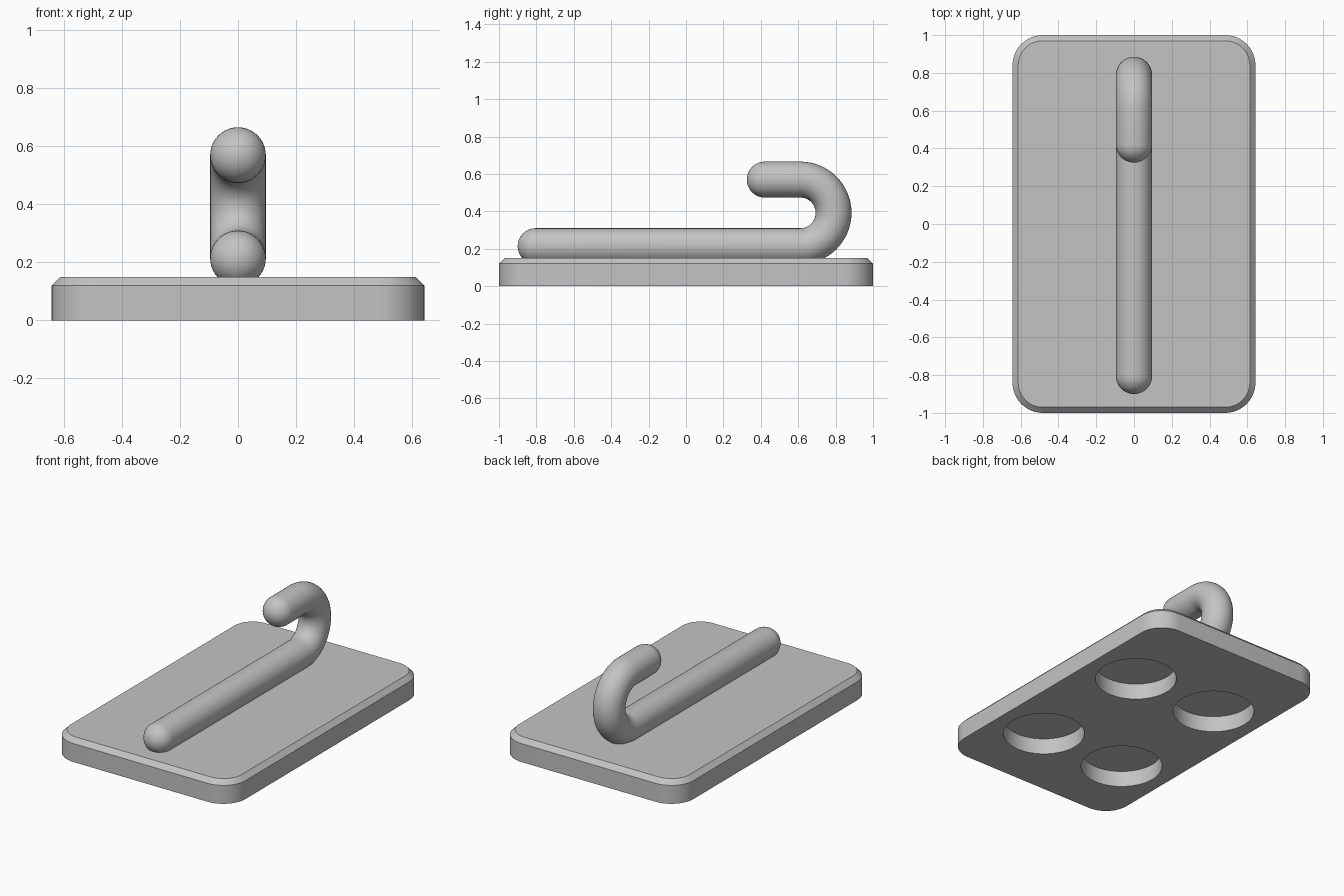
import bpy, bmesh
from math import sin, cos, pi, radians

if "Cube" in bpy.data.objects:
    bpy.data.objects.remove(bpy.data.objects["Cube"])

HALF_X, HALF_Y, TOP, CHAMFER, CORNER = 0.643, 1.0, 0.15, 0.03, 0.16
TUBE_R, BEND_R, BEND_Y, LOW_Z = 0.096, 0.178, 0.611, 0.214

grey = bpy.data.materials.new("plain grey")
grey.diffuse_color = (0.55, 0.55, 0.55, 1)
grey.use_nodes = True
grey.node_tree.nodes["Principled BSDF"].inputs["Base Color"].default_value = grey.diffuse_color


def make_object(name, bm):
    bmesh.ops.recalc_face_normals(bm, faces=bm.faces)
    mesh = bpy.data.meshes.new(name)
    bm.to_mesh(mesh)
    bm.free()
    mesh.materials.append(grey)
    obj = bpy.data.objects.new(name, mesh)
    bpy.context.collection.objects.link(obj)
    return obj


def activate(obj):
    bpy.ops.object.select_all(action='DESELECT')
    obj.select_set(True)
    bpy.context.view_layer.objects.active = obj


def loft(rings):
    """Skin a stack of closed rings and cap both ends."""
    bm = bmesh.new()
    loops = [[bm.verts.new(p) for p in ring] for ring in rings]
    n = len(loops[0])
    for a, b in zip(loops, loops[1:]):
        for i in range(n):
            j = (i + 1) % n
            bm.faces.new((a[i], a[j], b[j], b[i]))
    bm.faces.new(loops[0])
    bm.faces.new(loops[-1])
    return bm


def rounded_ring(inset, z, steps=12):
    r = CORNER - inset
    pts = []
    for k, (sx, sy) in enumerate(((1, 1), (-1, 1), (-1, -1), (1, -1))):
        for s in range(steps + 1):
            a = (k + s / steps) * pi / 2
            pts.append((sx * (HALF_X - CORNER) + r * cos(a),
                        sy * (HALF_Y - CORNER) + r * sin(a), z))
    return pts


# Base plate: rounded rectangle with a chamfered top edge
plate = make_object("base_plate", loft([
    rounded_ring(0, 0), rounded_ring(0, TOP - CHAMFER), rounded_ring(CHAMFER, TOP)]))

# Four round pockets in the underside
POCKET_R, POCKET_DEPTH = 0.246, 0.105
bm = bmesh.new()
for x in (-0.308, 0.308):
    for y in (-0.485, 0.385):
        made = bmesh.ops.create_cone(bm, cap_ends=True, segments=64, radius1=POCKET_R,
                                     radius2=POCKET_R, depth=2 * POCKET_DEPTH)
        bmesh.ops.translate(bm, verts=made["verts"], vec=(x, y, 0))
cutter = make_object("pocket_cutter", bm)
cutter.hide_render = True
cut = plate.modifiers.new("pockets", 'BOOLEAN')
cut.operation, cut.solver, cut.object = 'DIFFERENCE', 'EXACT', cutter
activate(plate)
bpy.ops.object.modifier_apply(modifier=cut.name)
bpy.data.objects.remove(cutter)

# Hook rod: straight run, half-circle bend and short return, with round ends
START_Y, END_Y, HIGH_Z = -0.804, 0.421, LOW_Z + 2 * BEND_R
CAP = 10
stations = []                        # (y, z, path angle, radius)
for i in range(CAP + 1):             # front round end
    a = max(i / CAP * pi / 2, 0.02)
    stations.append((START_Y - TUBE_R * cos(a), LOW_Z, 0, TUBE_R * sin(a)))
for i in range(33):                  # bend
    a = i / 32 * pi
    stations.append((BEND_Y + BEND_R * sin(a),
                     LOW_Z + BEND_R * (1 - cos(a)), a, TUBE_R))
for i in range(CAP, -1, -1):         # return end
    a = max(i / CAP * pi / 2, 0.02)
    stations.append((END_Y - TUBE_R * cos(a), HIGH_Z, pi, TUBE_R * sin(a)))

SIDES = 40
rings = []
for y, z, a, r in stations:
    ring = []
    for s in range(SIDES):
        t = 2 * pi * s / SIDES
        across, up = r * cos(t), r * sin(t)
        ring.append((across, y - up * sin(a), z + up * cos(a)))
    rings.append(ring)
rod = make_object("hook_rod", loft(rings))

for obj in (plate, rod):
    activate(obj)
    bpy.ops.object.shade_smooth_by_angle(angle=radians(30))
